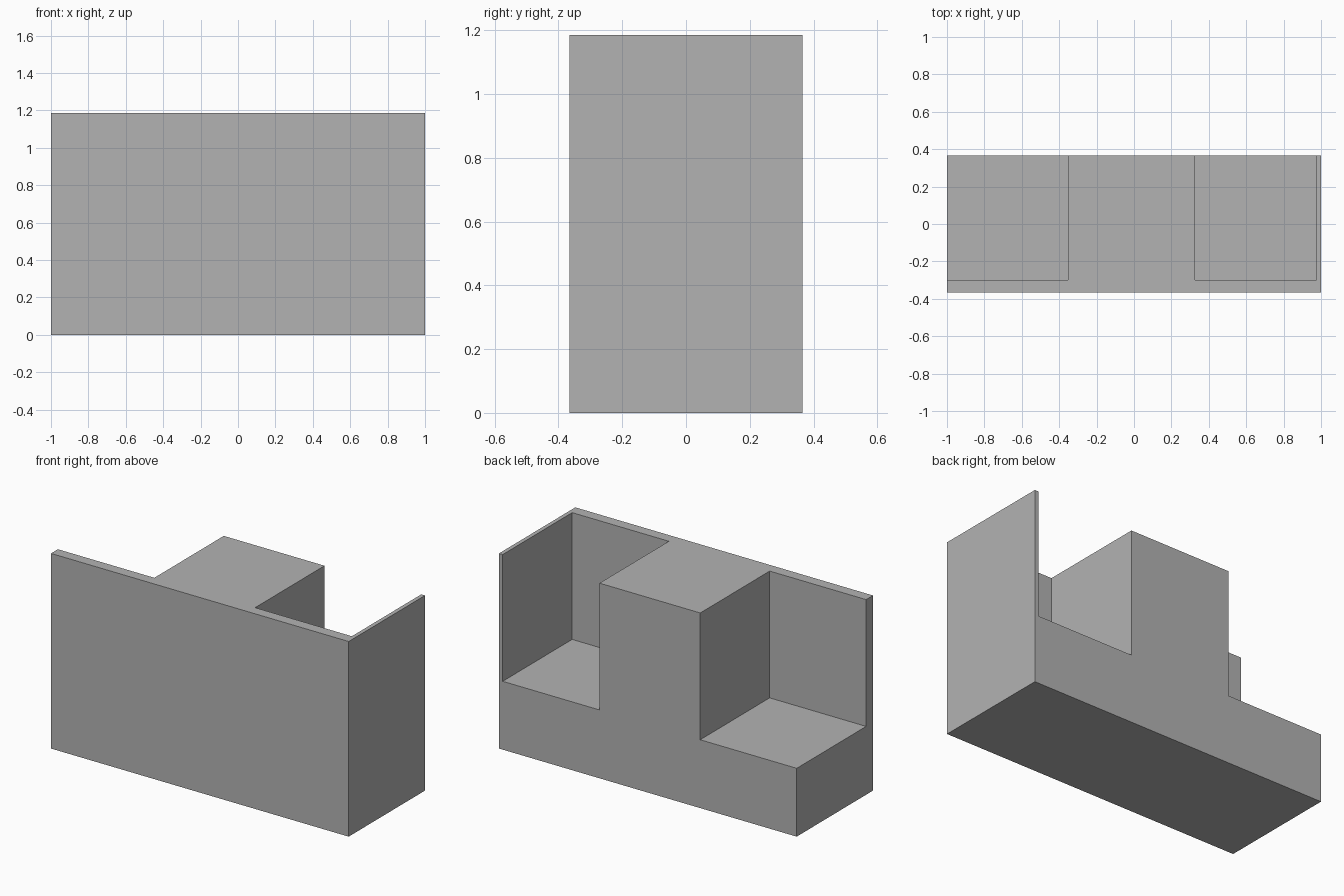
import bpy
from mathutils import Vector

cube = bpy.data.objects.get("Cube")
if cube:
    bpy.data.objects.remove(cube, do_unlink=True)

HALF_X, HALF_Y, HEIGHT = 1.0, 0.366, 1.185
PANEL_BACK = -0.30      # rear face of the front panel
SHELF_Z = 0.415         # height of the two side shelves
OVER = 0.2              # how far cutters pass the open sides


def box(name, low, high):
    low, high = Vector(low), Vector(high)
    bpy.ops.mesh.primitive_cube_add(size=1, location=(low + high) / 2)
    obj = bpy.context.object
    obj.name = name
    obj.scale = high - low
    bpy.ops.object.transform_apply(location=True, rotation=False, scale=True)
    return obj


def cut_recess(body, x_low, x_high):
    cutter = box("recess_cutter", (x_low, PANEL_BACK, SHELF_Z),
                 (x_high, HALF_Y + OVER, HEIGHT + OVER))
    cutter.hide_render = True
    mod = body.modifiers.new("recess", 'BOOLEAN')
    mod.operation = 'DIFFERENCE'
    mod.solver = 'EXACT'
    mod.object = cutter
    bpy.context.view_layer.objects.active = body
    bpy.ops.object.modifier_apply(modifier=mod.name)
    bpy.data.objects.remove(cutter, do_unlink=True)


# Plain grey finish
grey = bpy.data.materials.new("plain_grey")
grey.use_nodes = True
colour = (0.45, 0.45, 0.45, 1)
grey.diffuse_color = colour
grey.node_tree.nodes["Principled BSDF"].inputs["Base Color"].default_value = colour

# Solid counter block
counter = box("counter_body", (-HALF_X, -HALF_Y, 0), (HALF_X, HALF_Y, HEIGHT))

# Shelf open at the end, and shelf closed by a thin end wall
cut_recess(counter, -HALF_X - OVER, -0.352)
cut_recess(counter, 0.325, 0.975)

counter.data.materials.clear()
counter.data.materials.append(grey)
for face in counter.data.polygons:
    face.material_index = 0
    face.use_smooth = False
